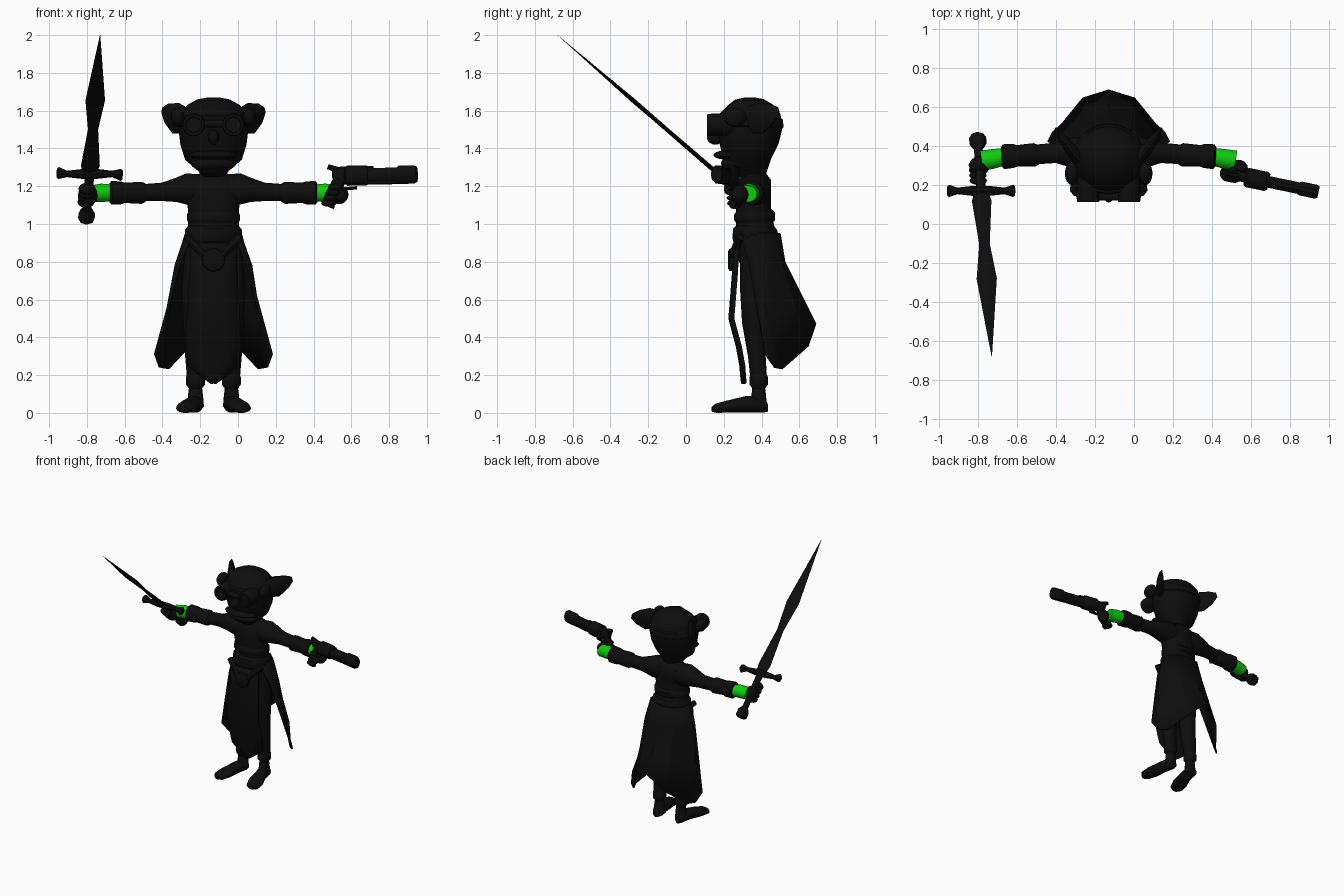
import bpy
import math
from mathutils import Vector

cube = bpy.data.objects.get("Cube")
if cube:
    bpy.data.objects.remove(cube, do_unlink=True)

MID = -0.13  # centre line of the body
SIDES = (("left", 1), ("right", -1))


def material(name, colour):
    mat = bpy.data.materials.new(name)
    mat.use_nodes = True
    mat.diffuse_color = colour
    shader = mat.node_tree.nodes["Principled BSDF"]
    shader.inputs["Base Color"].default_value = colour
    shader.inputs["Roughness"].default_value = 0.8
    return mat


BLACK = material("near black", (0.004, 0.004, 0.004, 1))
GREEN = material("bright green", (0.005, 0.6, 0.005, 1))


def finish(name, verts, faces, mat, angle=40):
    mesh = bpy.data.meshes.new(name)
    mesh.from_pydata([tuple(v) for v in verts], [], faces)
    mesh.update()
    obj = bpy.data.objects.new(name, mesh)
    bpy.context.collection.objects.link(obj)
    mesh.materials.append(mat)
    bpy.ops.object.select_all(action="DESELECT")
    obj.select_set(True)
    bpy.context.view_layer.objects.active = obj
    bpy.ops.object.mode_set(mode="EDIT")
    bpy.ops.mesh.select_all(action="SELECT")
    bpy.ops.mesh.normals_make_consistent(inside=False)
    bpy.ops.object.mode_set(mode="OBJECT")
    bpy.ops.object.shade_smooth_by_angle(angle=math.radians(angle))
    return obj


def loft(name, rings, mat=BLACK, sides=14):
    """Skin elliptical rings (centre, half width, half height) along their common axis."""
    centres = [Vector(r[0]) for r in rings]
    axis = (centres[-1] - centres[0]).normalized()
    up = Vector((0, 1, 0)) if abs(axis.z) > 0.9 else Vector((0, 0, 1))
    u = axis.cross(up).normalized()
    v = u.cross(axis)
    verts, faces = [], []
    for centre, ring in zip(centres, rings):
        for i in range(sides):
            t = math.tau * i / sides
            verts.append(centre + u * ring[1] * math.cos(t) + v * ring[-1] * math.sin(t))
    for j in range(len(rings) - 1):
        for i in range(sides):
            a, b = j * sides, j * sides + sides
            k = (i + 1) % sides
            faces.append((a + i, a + k, b + k, b + i))
    faces.append(tuple(range(sides)))
    faces.append(tuple(range(len(verts) - sides, len(verts))))
    return finish(name, verts, faces, mat)


def stack(name, rows, sides=20):
    """Upright body part from rows of height, half width, front and back."""
    return loft(name, [((MID, (f + b) / 2, z), w, (b - f) / 2) for z, w, f, b in rows],
                sides=sides)


def ball(name, centre, size, mat=BLACK):
    bpy.ops.mesh.primitive_uv_sphere_add(segments=16, ring_count=10, location=centre)
    obj = bpy.context.object
    obj.name = name
    obj.scale = size
    obj.data.materials.append(mat)
    bpy.ops.object.shade_smooth()
    return obj


def sheet(name, rows, thickness):
    """Cloth from rows of points, given a thickness."""
    n = len(rows[0])
    faces = [(j * n + i, j * n + i + 1, j * n + n + i + 1, j * n + n + i)
             for j in range(len(rows) - 1) for i in range(n - 1)]
    obj = finish(name, [p for row in rows for p in row], faces, BLACK, 25)
    mod = obj.modifiers.new("thickness", "SOLIDIFY")
    mod.thickness = thickness
    mod.offset = 0
    return obj


# Head and torso
stack("head", [(1.25, .06, .27, .42), (1.28, .08, .22, .43), (1.34, .15, .2, .45),
               (1.42, .175, .18, .49), (1.5, .185, .16, .51), (1.58, .175, .17, .5),
               (1.63, .14, .22, .46), (1.66, .085, .26, .41), (1.67, .03, .31, .36)])
stack("neck", [(1.2, .08, .28, .44), (1.25, .062, .29, .42), (1.3, .06, .29, .42)])
stack("torso", [(.8, .15, .28, .48), (.9, .15, .27, .49), (.97, .135, .265, .47),
                (1.08, .135, .265, .45), (1.16, .15, .26, .45), (1.23, .135, .275, .45),
                (1.27, .07, .3, .42)])
stack("belt", [(.9, .14, .25, .48), (.92, .15, .245, .49), (.97, .15, .25, .485),
               (.99, .135, .27, .47)])
stack("sash", [(1.0, .13, .27, .45), (1.02, .14, .255, .47), (1.05, .14, .255, .47),
               (1.07, .13, .27, .45)])
stack("goggle_strap", [(1.51, .18, .16, .505), (1.52, .19, .15, .517),
                       (1.56, .185, .155, .513), (1.57, .175, .17, .5)])

# Face
ball("nose", (MID, .155, 1.46), (.03, .045, .04))
ball("upper_lip", (MID, .22, 1.365), (.13, .075, .025))
ball("jaw", (MID, .27, 1.32), (.12, .085, .045))
loft("goggle_bridge", [((MID - .06, .14, 1.53), .02), ((MID + .06, .14, 1.53), .02)])

for label, s in SIDES:
    def at(x, y, z):
        return (MID + s * x, y, z)

    # Goggles
    loft(label + "_goggle", [(at(.105, .25, 1.525), .06), (at(.105, .135, 1.525), .06),
                             (at(.105, .112, 1.525), .056), (at(.105, .112, 1.525), .043),
                             (at(.105, .125, 1.525), .04)], sides=18)

    # Ears
    loft(label + "_ear", [(at(.13, .31, 1.54), .035, .065), (at(.2, .39, 1.56), .03, .085),
                          (at(.245, .45, 1.585), .02, .055), (at(.27, .49, 1.6), .006, .02)])
    ball(label + "_ear_fold", at(.19, .26, 1.565), (.035, .06, .05))

    # Arms
    loft(label + "_sleeve", [(at(.06, .365, 1.18), .08, .085), (at(.14, .365, 1.185), .085, .085),
                             (at(.2, .365, 1.18), .075, .065), (at(.27, .365, 1.17), .052, .05),
                             (at(.4, .355, 1.165), .05, .045)])
    loft(label + "_cuff", [(at(.36, .355, 1.165), .05), (at(.38, .355, 1.165), .06),
                           (at(.47, .35, 1.165), .055), (at(.49, .35, 1.165), .062),
                           (at(.54, .345, 1.165), .064), (at(.55, .345, 1.165), .05)])
    loft(label + "_wrist", [(at(.54, .345, 1.165), .045), (at(.59, .335, 1.165), .05),
                            (at(.65, .325, 1.16), .052, .045)], GREEN)

    # Legs and feet
    loft(label + "_trouser_leg", [(at(.095, .385, .18), .045), (at(.095, .375, .3), .055, .048),
                                  (at(.095, .355, .48), .065, .06), (at(.09, .35, .65), .08, .065),
                                  (at(.075, .365, .88), .075, .08)])
    loft(label + "_trouser_cuff", [(at(.095, .385, .13), .035), (at(.095, .385, .15), .05),
                                   (at(.095, .385, .19), .05), (at(.095, .385, .21), .04)])
    loft(label + "_ankle", [(at(.095, .385, .03), .045), (at(.095, .385, .09), .04),
                            (at(.095, .385, .15), .033)])
    loft(label + "_foot", [(at(.095, .43, .03), .025, .025), (at(.095, .4, .045), .043, .045),
                           (at(.11, .32, .045), .042, .045), (at(.135, .22, .033), .06, .033),
                           (at(.15, .16, .025), .05, .025), (at(.155, .14, .02), .025, .015)])


# Long open coat tail, mirrored about the centre line
def coat_row(half):
    left = [Vector((MID + x, y, z)) for x, y, z in half]
    right = [Vector((MID - x, y, z)) for x, y, z in half[:-1]]
    return left + right[::-1]


waist = coat_row([(.11, .29, .95), (.14, .35, .95), (.145, .42, .95), (.08, .48, .95),
                  (0, .495, .95)])
hip = coat_row([(.175, .33, .8), (.2, .38, .78), (.19, .43, .78), (.11, .5, .8),
                (0, .52, .8)])
hem = coat_row([(.31, .42, .31), (.285, .47, .24), (.24, .51, .232), (.13, .645, .35),
                (0, .685, .47)])
middle = [a.lerp(b, .5) for a, b in zip(hip, hem)]
sheet("coat_tail", [waist, hip, middle, hem], .012)

# Front apron with a pointed hem, and its buckle
apron = [(.9, .255, .12), (.75, .25, .125), (.5, .23, .14), (.35, .27, .145),
         (.25, .288, .135), (.2, .292, .075), (.156, .297, .01)]
sheet("apron", [[(MID + w * t, y + .02 * t * t, z) for t in (-1, -.5, 0, .5, 1)]
                for z, y, w in apron], .012)
loft("buckle", [((MID, .27, .81), .065), ((MID, .23, .81), .06), ((MID, .222, .81), .045)])
for label, s in SIDES:
    loft(label + "_hip_strap", [((MID + s * .14, .285, .93), .022),
                                ((MID + s * .04, .245, .83), .022)], sides=8)

# Sword, laid out along its own axis from pommel to tip
guard = Vector((-.785, .17, 1.265))
tip = Vector((-.73, -.68, 2))
blade = tip - guard
along = blade.normalized()
loft("sword_blade", [(guard + blade * t, w, .012 * min(1, w / .03)) for t, w in
                     ((0, .035), (.06, .05), (.32, .027), (.53, .052), (1, .001))], sides=4)
loft("sword_grip", [(guard - along * .3, .022), (guard, .025)], sides=10)
loft("sword_pommel", [(guard - along * t, r) for t, r in
                      ((.37, .036), (.36, .044), (.32, .044), (.29, .025))], sides=8)
loft("sword_guard", [(guard + Vector((x, 0, z)), r) for x, z, r in
                     ((-.175, .005, .022), (-.165, .005, .032), (-.12, 0, .017),
                      (-.04, 0, .026), (.04, 0, .026), (.12, 0, .017),
                      (.165, -.005, .032), (.175, -.005, .022))], sides=8)
ball("sword_hand", guard - along * .17, (.053, .05, .055))
for i in range(4):
    ball("sword_finger", guard - along * (.09 + i * .035) + Vector((-.01, -.015, -.02)),
         (.045, .022, .032))

# Pistol, laid out along its barrel
breech = Vector((.55, .245, 1.255))
aim = Vector((.97, -.2, .02)).normalized()


def on_gun(t, drop=0):
    return breech + aim * t - Vector((0, 0, drop))


loft("pistol_barrel", [(on_gun(.12), .03, .04), (on_gun(.3), .03, .04), (on_gun(.31), .036, .05),
                       (on_gun(.39), .036, .05), (on_gun(.405), .03, .042)], sides=10)
loft("pistol_under_barrel", [(on_gun(.1, .03), .02), (on_gun(.36, .03), .02)], sides=8)
loft("pistol_drum", [(on_gun(.02), .04), (on_gun(.03), .05, .056), (on_gun(.13), .05, .056),
                     (on_gun(.145), .04)], sides=10)
loft("pistol_frame", [(on_gun(-.05, -.01), .022, .03), (on_gun(.0), .028, .05),
                      (on_gun(.17, -.02), .025, .03)], sides=8)
loft("pistol_hammer", [(on_gun(-.075, -.05), .01, .015), (on_gun(-.02, -.03), .014, .02)], sides=6)
loft("pistol_grip", [(on_gun(-.075, .16), .035, .03), (on_gun(-.06, .1), .03, .026),
                     (on_gun(-.01, .02), .035, .03)], sides=8)
loft("trigger_guard", [(on_gun(.0, .07), .01), (on_gun(.08, .065), .01)], sides=6)
ball("pistol_hand", (.535, .285, 1.155), (.05, .045, .05))
for i in range(4):
    ball("pistol_finger", on_gun(-.035 - i * .012, .06 + i * .028), (.04, .042, .018))
